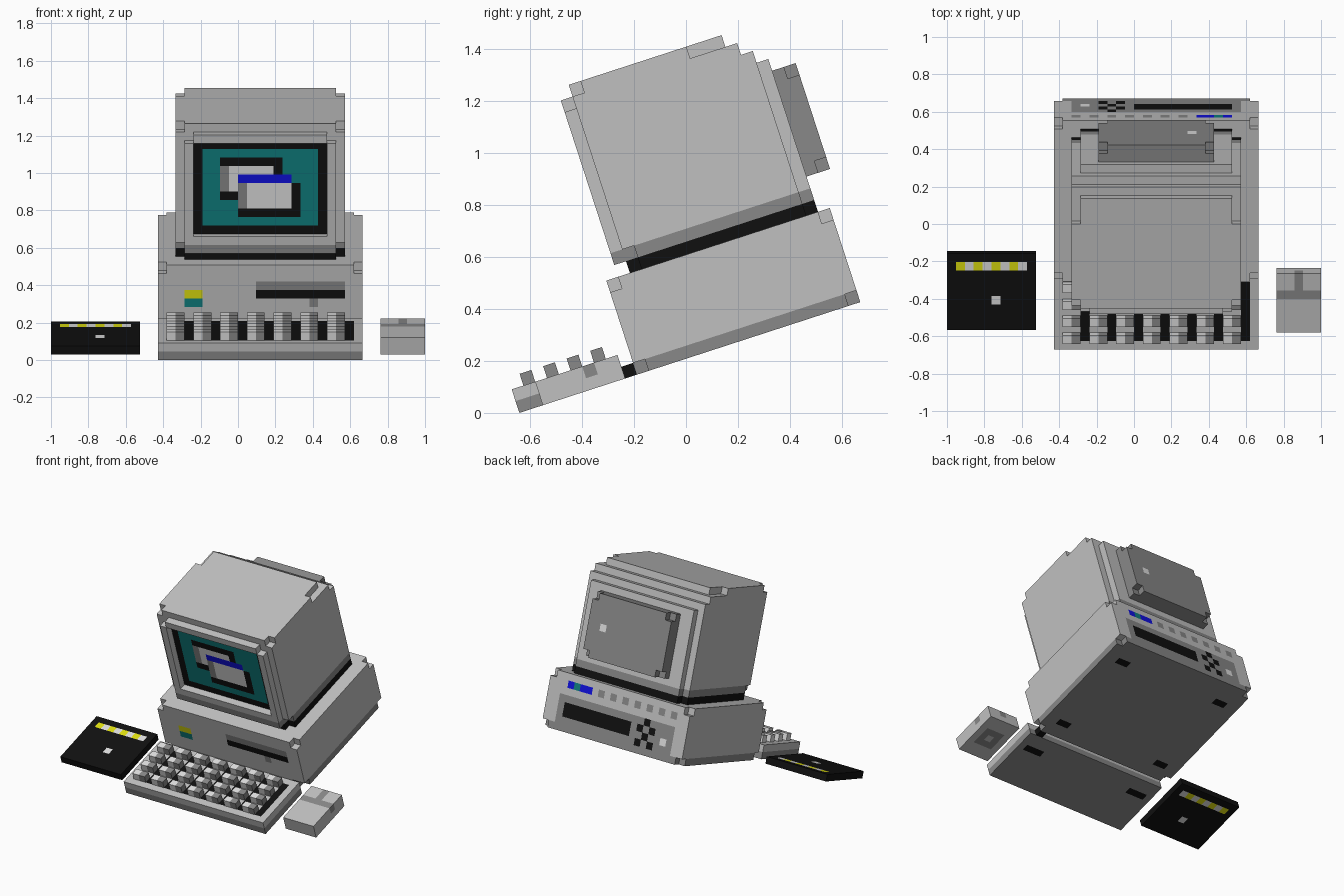
import bpy, bmesh, math
from mathutils import Matrix, Vector

if "Cube" in bpy.data.objects:
    bpy.data.objects.remove(bpy.data.objects["Cube"])

# ---- palette (linear values) ----
COLOURS = {
    "case_grey": (0.527, 0.527, 0.527),
    "mid_grey": (0.246, 0.246, 0.246),
    "pale_grey": (0.745, 0.745, 0.745),
    "black": (0.0052, 0.0052, 0.0052),
    "teal": (0.0052, 0.216, 0.216),
    "blue": (0.0052, 0.0052, 0.745),
    "yellow": (0.745, 0.745, 0.0052),
}
NAMES = list(COLOURS)
A, B, C, K, T, U, Y = range(7)
MATS = []
for n, c in COLOURS.items():
    m = bpy.data.materials.new(n)
    m.diffuse_color = (*c, 1.0)
    m.use_nodes = True
    m.node_tree.nodes["Principled BSDF"].inputs["Base Color"].default_value = m.diffuse_color
    MATS.append(m)

# ---- whole model sits on a block grid (1/21 unit) leaning back by 18 degrees ----
TILT = math.radians(18)
UNIT = 1 / 21
y0 = -(29 * math.cos(TILT) - 2 * math.sin(TILT)) * UNIT / 2
FRAME = (Matrix.Translation((-1, y0, 0)) @ Matrix.Rotation(TILT, 4, 'X')
         @ Matrix.Scale(UNIT, 4))


def fill(cells, x, y, z, mat):
    """Fill, recolour or (mat None) remove a block of grid cells."""
    for i in range(*x):
        for j in range(*y):
            for k in range(*z):
                if mat is None:
                    cells.pop((i, j, k), None)
                else:
                    cells[i, j, k] = mat


def cut_corners(cells, xs, ys, zs):
    for i in xs:
        for j in ys:
            for k in zs:
                cells.pop((i, j, k), None)


def build(name, cells):
    """Skin the cells with outside faces only, then merge flat areas."""
    bm = bmesh.new()
    verts = {}

    def vert(p):
        if p not in verts:
            verts[p] = bm.verts.new(p)
        return verts[p]

    for cell, mat in cells.items():
        for a in range(3):
            for sign in (0, 1):
                nb = list(cell)
                nb[a] += 1 if sign else -1
                if tuple(nb) in cells:
                    continue
                quad = []
                for du, dv in ((0, 0), (1, 0), (1, 1), (0, 1)):
                    p = list(cell)
                    p[a] += sign
                    p[(a + 1) % 3] += du
                    p[(a + 2) % 3] += dv
                    quad.append(vert(tuple(p)))
                f = bm.faces.new(quad if sign else quad[::-1])
                f.material_index = mat
    bmesh.ops.dissolve_limit(bm, angle_limit=0.01, verts=bm.verts[:],
                             edges=bm.edges[:], delimit={'MATERIAL'})
    bm.transform(FRAME)
    me = bpy.data.meshes.new(name)
    for m in MATS:
        me.materials.append(m)
    bm.to_mesh(me)
    bm.free()
    ob = bpy.data.objects.new(name, me)
    bpy.context.collection.objects.link(ob)


# ---- floppy disk ----
d = {}
fill(d, (0, 10), (2, 11), (0, 1), K)
for i in range(1, 9):
    d[i, 9, 0] = Y if i % 2 else C
d[5, 5, 0] = C
build("floppy_disk", d)

# ---- mouse ----
d = {}
fill(d, (37, 42), (2, 9), (0, 2), A)
fill(d, (37, 42), (6, 7), (1, 2), B)
fill(d, (39, 40), (7, 9), (1, 2), B)
fill(d, (38, 41), (4, 7), (0, 1), B)
d[39, 5, 0] = A
build("mouse", d)

# ---- keyboard with four rows of seven keys ----
d = {}
fill(d, (12, 35), (0, 9), (0, 1), B)
fill(d, (12, 35), (0, 9), (1, 2), A)
for x in (13, 31):
    fill(d, (x, x + 3), (6, 7), (0, 1), K)
for x in range(13, 34, 3):
    fill(d, (x + 2, x + 3), (1, 8), (1, 2), K)
    for y in range(1, 9, 2):
        d[x, y, 2] = C
        d[x + 1, y, 2] = B
build("keyboard", d)

d = {}
fill(d, (33, 34), (9, 10), (0, 1), K)
build("keyboard_cable", d)

# ---- computer case ----
d = {}
fill(d, (12, 35), (10, 29), (0, 8), A)
fill(d, (12, 35), (10, 29), (0, 1), B)
for x in (14, 31):
    for y in (12, 25):
        fill(d, (x, x + 2), (y, y + 1), (0, 1), K)
# front: drive slot, eject button and badge
fill(d, (23, 33), (10, 11), (4, 5), K)
fill(d, (23, 33), (10, 11), (5, 6), B)
d[29, 10, 3] = B
fill(d, (15, 17), (10, 11), (4, 5), Y)
fill(d, (15, 17), (10, 11), (3, 4), T)
# back: port panel, socket holes, vents and coloured plugs
fill(d, (14, 33), (28, 29), (1, 5), B)
fill(d, (21, 32), (28, 29), (2, 4), K)
for x, z in ((18, 4), (17, 3), (19, 3), (18, 2), (17, 1), (19, 1)):
    d[x, 28, z] = K
d[15, 28, 2] = C
for x in range(14, 28, 2):
    d[x, 28, 6] = B
fill(d, (28, 32), (28, 29), (6, 7), U)
d[30, 28, 6] = T
cut_corners(d, (12, 34), (10, 28), (0, 7))
build("computer_case", d)

# ---- monitor stand ----
d = {}
fill(d, (14, 33), (12, 28), (8, 9), K)
cut_corners(d, (14, 32), (12, 27), (8,))
build("monitor_stand", d)

# ---- monitor shell, stepped towards the back ----
d = {}
fill(d, (15, 32), (11, 12), (9, 23), A)
fill(d, (14, 33), (12, 25), (9, 24), A)
fill(d, (14, 33), (25, 26), (9, 23), A)
fill(d, (14, 33), (26, 27), (9, 22), A)
fill(d, (15, 32), (27, 28), (9, 21), A)
for c in d:
    if c[2] == 9:
        d[c] = B
cut_corners(d, (14, 32), (12,), (9, 23))
cut_corners(d, (14, 32), (22, 23, 24), (23,))
cut_corners(d, (15, 31), (11,), (22,))
# recessed screen with two overlapping windows
fill(d, (16, 31), (11, 12), (11, 22), None)
for x, z, mat in (
    ((16, 31), (11, 22), K), ((17, 30), (12, 21), T),
    ((19, 26), (15, 20), K), ((19, 20), (16, 19), B), ((20, 25), (16, 19), C),
    ((21, 28), (13, 17), K), ((21, 22), (14, 17), B), ((22, 27), (14, 17), C),
    ((21, 27), (17, 18), U),
):
    fill(d, x, (12, 13), z, mat)
build("monitor", d)

# ---- monitor rear housing ----
d = {}
fill(d, (17, 30), (28, 30), (11, 20), B)
d[27, 29, 15] = C
cut_corners(d, (17, 29), (29,), (11, 19))
build("monitor_rear_housing", d)
